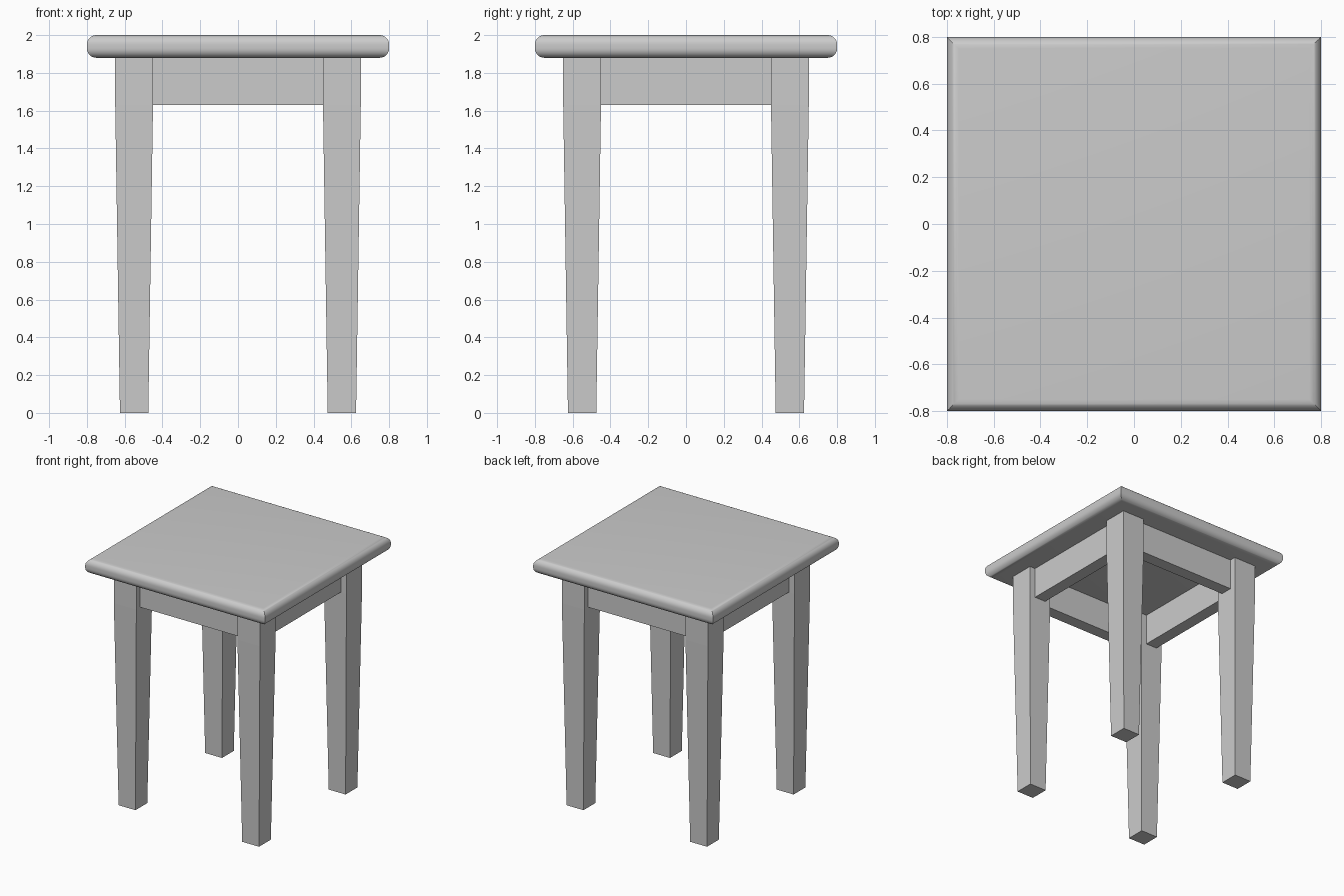
import bpy
import bmesh
import math

cube = bpy.data.objects.get("Cube")
if cube:
    bpy.data.objects.remove(cube, do_unlink=True)

grey = bpy.data.materials.new("plain_grey")
grey.use_nodes = True
grey.diffuse_color = (0.6, 0.6, 0.6, 1)
grey.node_tree.nodes["Principled BSDF"].inputs["Base Color"].default_value = (0.6, 0.6, 0.6, 1)


def square_loft(name, profile, centre=(0, 0)):
    """Stack square rings given as (half width, height) and cap both ends."""
    bm = bmesh.new()
    rings = []
    for half, z in profile:
        rings.append([bm.verts.new((centre[0] + sx * half, centre[1] + sy * half, z))
                      for sx, sy in ((-1, -1), (1, -1), (1, 1), (-1, 1))])
    for low, high in zip(rings, rings[1:]):
        for i in range(4):
            j = (i + 1) % 4
            bm.faces.new((low[i], low[j], high[j], high[i]))
    bm.faces.new(rings[0][::-1])
    bm.faces.new(rings[-1])
    mesh = bpy.data.meshes.new(name)
    bm.to_mesh(mesh)
    bm.free()
    mesh.materials.append(grey)
    obj = bpy.data.objects.new(name, mesh)
    bpy.context.collection.objects.link(obj)
    return obj


def box(name, low, high):
    bpy.ops.mesh.primitive_cube_add(size=1, location=[(a + b) / 2 for a, b in zip(low, high)])
    obj = bpy.context.object
    obj.name = name
    obj.scale = [b - a for a, b in zip(low, high)]
    bpy.ops.object.transform_apply(location=False, rotation=False, scale=True)
    obj.data.materials.append(grey)


# Seat: rounded edge with mitred corners
HALF, BOTTOM, TOP, RADIUS, STEPS = 0.8, 1.88, 2.0, 0.05, 8
arc = [math.pi / 2 * i / STEPS for i in range(STEPS + 1)]
core = HALF - RADIUS
lower = [(core + RADIUS * math.sin(a), BOTTOM + RADIUS * (1 - math.cos(a))) for a in arc]
upper = [(core + RADIUS * math.cos(a), TOP - RADIUS * (1 - math.sin(a))) for a in arc]
seat = square_loft("seat", lower + upper)
bpy.ops.object.select_all(action="DESELECT")
seat.select_set(True)
bpy.context.view_layer.objects.active = seat
bpy.ops.object.shade_smooth_by_angle(angle=math.radians(30))

# Legs: straight at the apron, tapering to the floor
LEG, APRON = 0.55, 1.63
for depth, sy in (("front", -1), ("back", 1)):
    for side, sx in (("left", 1), ("right", -1)):
        square_loft(f"{depth}_{side}_leg", [(0.075, 0), (0.1, APRON), (0.1, BOTTOM)],
                    (sx * LEG, sy * LEG))

# Apron rails set back between the legs
for name, sign in (("front", -1), ("back", 1)):
    y = sign * LEG
    box(f"{name}_apron", (-0.45, y - 0.05, APRON), (0.45, y + 0.05, BOTTOM))
for name, sign in (("left", 1), ("right", -1)):
    x = sign * LEG
    box(f"{name}_apron", (x - 0.05, -0.45, APRON), (x + 0.05, 0.45, BOTTOM))
